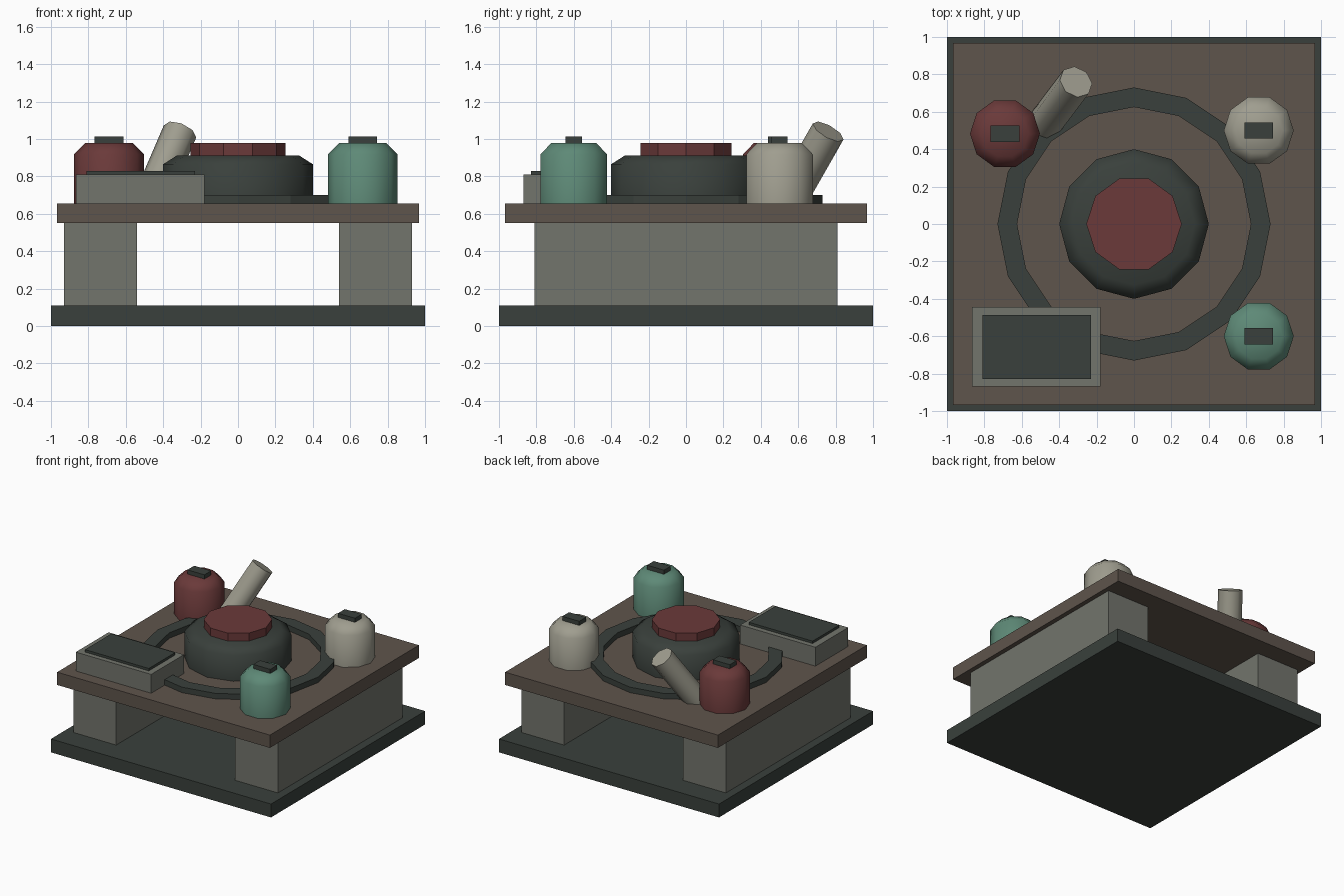
import bpy, bmesh
from math import cos, sin, pi, radians
from mathutils import Vector

if "Cube" in bpy.data.objects:
    bpy.data.objects.remove(bpy.data.objects["Cube"])


def material(name, r, g, b):
    m = bpy.data.materials.new(name)
    m.diffuse_color = [(c / 255) ** 2.2 for c in (r, g, b)] + [1]
    m.use_nodes = True
    m.node_tree.nodes["Principled BSDF"].inputs["Base Color"].default_value = m.diffuse_color
    return m


DARK = material("dark_slate", 60, 66, 62)
BROWN = material("brown", 95, 85, 77)
GREY = material("stone_grey", 114, 116, 108)
RED = material("dull_red", 106, 60, 60)
GREEN = material("sage_green", 94, 136, 118)
CREAM = material("cream", 158, 156, 142)


def add(name, bm, mat, smooth=None):
    bmesh.ops.recalc_face_normals(bm, faces=bm.faces)
    me = bpy.data.meshes.new(name)
    bm.to_mesh(me)
    bm.free()
    me.materials.append(mat)
    ob = bpy.data.objects.new(name, me)
    bpy.context.collection.objects.link(ob)
    if smooth:
        bpy.ops.object.select_all(action='DESELECT')
        ob.select_set(True)
        bpy.context.view_layer.objects.active = ob
        bpy.ops.object.shade_smooth_by_angle(angle=radians(smooth))
    return ob


def box(name, x0, x1, y0, y1, z0, z1, mat):
    bm = bmesh.new()
    bmesh.ops.create_cube(bm, size=1)
    for v in bm.verts:
        v.co = ((x0 + x1) / 2 + v.co.x * (x1 - x0),
                (y0 + y1) / 2 + v.co.y * (y1 - y0),
                (z0 + z1) / 2 + v.co.z * (z1 - z0))
    return add(name, bm, mat)


def lathe(name, profile, sides, mat, at=(0, 0), smooth=None, closed=False):
    """Turn (radius, z) points around z; capped, or closed into a ring."""
    bm = bmesh.new()
    rings = [[bm.verts.new((at[0] + r * cos(2 * pi * i / sides),
                            at[1] + r * sin(2 * pi * i / sides), z))
              for i in range(sides)] for r, z in profile]
    pairs = list(zip(rings, rings[1:]))
    if closed:
        pairs.append((rings[-1], rings[0]))
    else:
        bm.faces.new(rings[0])
        bm.faces.new(rings[-1])
    for a, b in pairs:
        for i in range(sides):
            j = (i + 1) % sides
            bm.faces.new((a[i], a[j], b[j], b[i]))
    return add(name, bm, mat, smooth)


# Base, two side supports and table top
box("base_slab", -1, 1, -1, 1, 0, 0.11, DARK)
box("left_support", -0.93, -0.54, -0.81, 0.81, 0.11, 0.55, GREY)
box("right_support", 0.54, 0.93, -0.81, 0.81, 0.11, 0.55, GREY)
box("table_top", -0.967, 0.967, -0.967, 0.967, 0.55, 0.655, BROWN)

# Flat ring and central drum with its cap
T = 0.655
lathe("floor_ring", [(0.73, T), (0.73, 0.70), (0.625, 0.70), (0.625, T)],
      16, DARK, closed=True)
lathe("central_drum", [(0.40, T), (0.40, 0.865), (0.325, 0.913)], 12, DARK, smooth=60)
lathe("drum_cap", [(0.255, 0.913), (0.255, 0.978)], 10, RED)

# Three canisters with flat knobs
for label, x, y, mat in (("red", -0.69, 0.483, RED),
                         ("cream", 0.667, 0.50, CREAM),
                         ("green", 0.667, -0.60, GREEN)):
    lathe(label + "_canister", [(0.187, T), (0.187, 0.918), (0.127, 0.978)],
          10, mat, (x, y), smooth=50)
    box(label + "_canister_knob", x - 0.077, x + 0.077, y - 0.044, y + 0.044,
        0.975, 1.012, DARK)

# Shallow case with a dark lid panel
box("case", -0.865, -0.18, -0.87, -0.445, T, 0.81, GREY)
box("case_lid_panel", -0.81, -0.23, -0.83, -0.487, 0.81, 0.83, DARK)

# Leaning tube
tube = lathe("leaning_tube", [(0.093, -0.485), (0.093, 0)], 8, CREAM, smooth=50)
tube.rotation_mode = 'QUATERNION'
tube.rotation_quaternion = Vector((0, 0, 1)).rotation_difference(Vector((0.43, 0.57, 1)))
tube.location = (-0.31, 0.76, 1.04)
